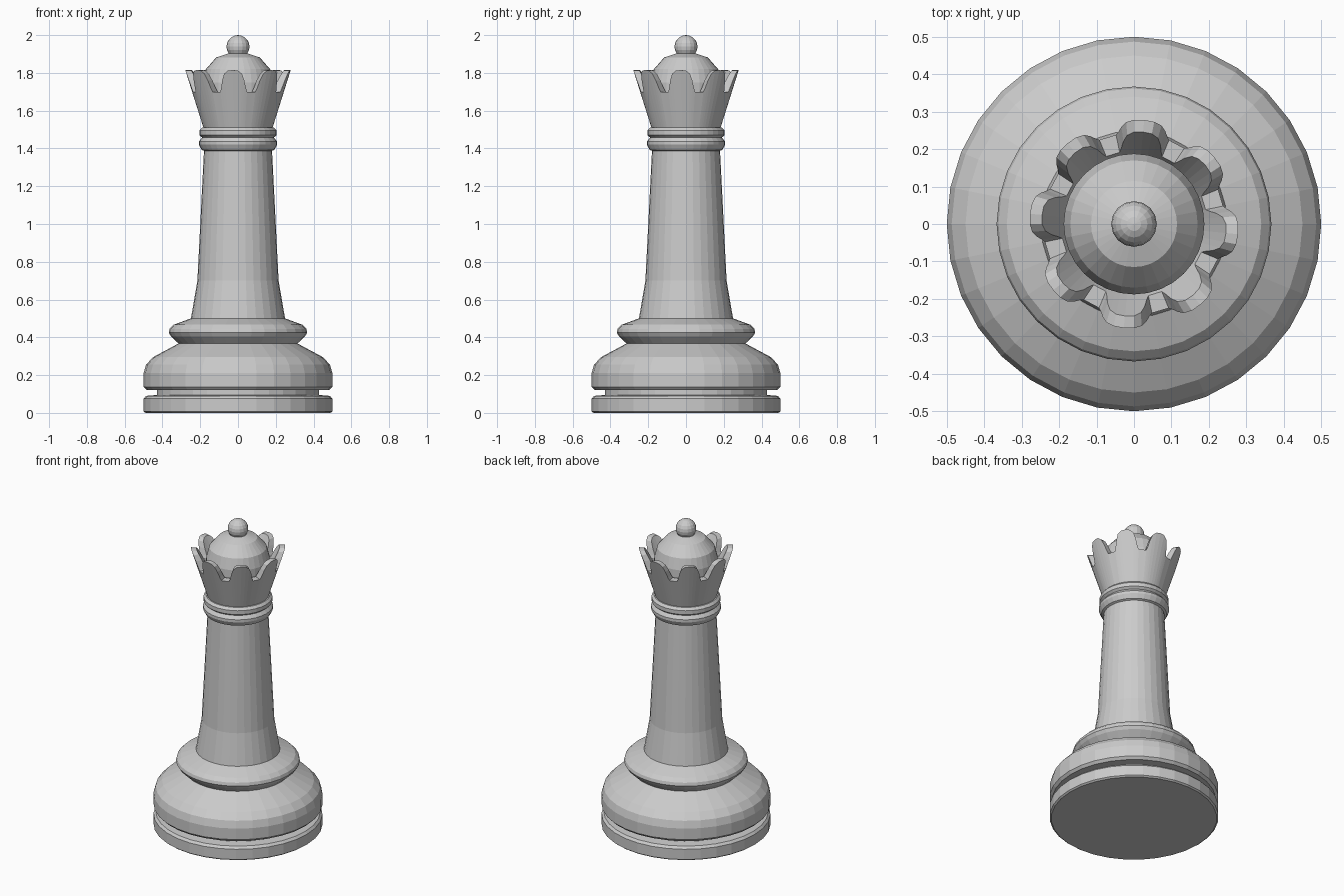
import bpy
import bmesh
from math import cos, sin, radians, tau

if "Cube" in bpy.data.objects:
    bpy.data.objects.remove(bpy.data.objects["Cube"])


def finish(name, bm):
    bmesh.ops.remove_doubles(bm, verts=bm.verts, dist=1e-5)
    bmesh.ops.recalc_face_normals(bm, faces=bm.faces)
    mesh = bpy.data.meshes.new(name)
    bm.to_mesh(mesh)
    bm.free()
    obj = bpy.data.objects.new(name, mesh)
    bpy.context.collection.objects.link(obj)
    return obj


def lathe(name, profile, sides=32):
    """Revolve (radius, z) points into a closed faceted solid."""
    bm = bmesh.new()
    rings = [[bm.verts.new((r * cos(tau * i / sides), r * sin(tau * i / sides), z))
              for i in range(sides)] for r, z in profile]
    for a, b in zip(rings, rings[1:]):
        for i in range(sides):
            j = (i + 1) % sides
            bm.faces.new((a[i], a[j], b[j], b[i]))
    bm.faces.new(rings[0][::-1])
    bm.faces.new(rings[-1])
    return finish(name, bm)


# Base with groove, and the rounded collar above it
lathe("base", [(0.49, 0), (0.5, 0.008), (0.5, 0.075), (0.487, 0.09), (0.43, 0.095),
               (0.43, 0.12), (0.485, 0.122), (0.5, 0.138), (0.5, 0.21), (0.487, 0.255),
               (0.45, 0.295), (0.31, 0.37)])
lathe("collar", [(0.31, 0.363), (0.355, 0.405), (0.367, 0.425), (0.362, 0.445),
                 (0.34, 0.467), (0.25, 0.5)])

# Tapered column and the two neck rings
lathe("column", [(0.25, 0.495), (0.215, 0.7), (0.18, 1.39), (0.18, 1.5)])
lathe("lower_neck_ring", [(0.175, 1.385), (0.193, 1.393), (0.207, 1.42), (0.207, 1.437),
                          (0.19, 1.458)])
lathe("upper_neck_ring", [(0.19, 1.458), (0.204, 1.47), (0.204, 1.495), (0.19, 1.51),
                          (0.17, 1.512)])

# Crown: flared wall whose top edge rises into eight rounded petals
half = [(0, 1.815), (5.6, 1.812), (10, 1.795), (13, 1.76), (15.3, 1.72), (17, 1.70)]
petal = [(-a, z) for a, z in half[:0:-1]] + half
columns = [(radians(45 * k - 5.625 + a), z) for k in range(8) for a, z in petal]
bm = bmesh.new()
strips = []
for ang, top in columns:
    outer = 0.183 + (top - 1.51) * 0.315
    inner = 0.195 + (top - 1.70) * 0.45
    section = [(0.0, 1.51), (0.183, 1.51), (outer, top), (inner, top), (0.17, 1.65), (0.0, 1.65)]
    strips.append([bm.verts.new((r * cos(ang), r * sin(ang), z)) for r, z in section])
for a, b in zip(strips, strips[1:] + strips[:1]):
    bm.faces.new((a[0], a[1], b[1]))
    for i in range(1, 4):
        bm.faces.new((a[i], b[i], b[i + 1], a[i + 1]))
    bm.faces.new((a[4], b[4], a[5]))
finish("crown", bm)

# Dome inside the crown and the ball on top
lathe("dome", [(0.165, 1.64), (0.188, 1.70), (0.188, 1.75), (0.17, 1.82), (0.115, 1.882),
               (0.05, 1.903)])
bm = bmesh.new()
bmesh.ops.create_uvsphere(bm, u_segments=16, v_segments=10, radius=0.061)
bmesh.ops.translate(bm, verts=bm.verts, vec=(0, 0, 1.939))
finish("top_ball", bm)
